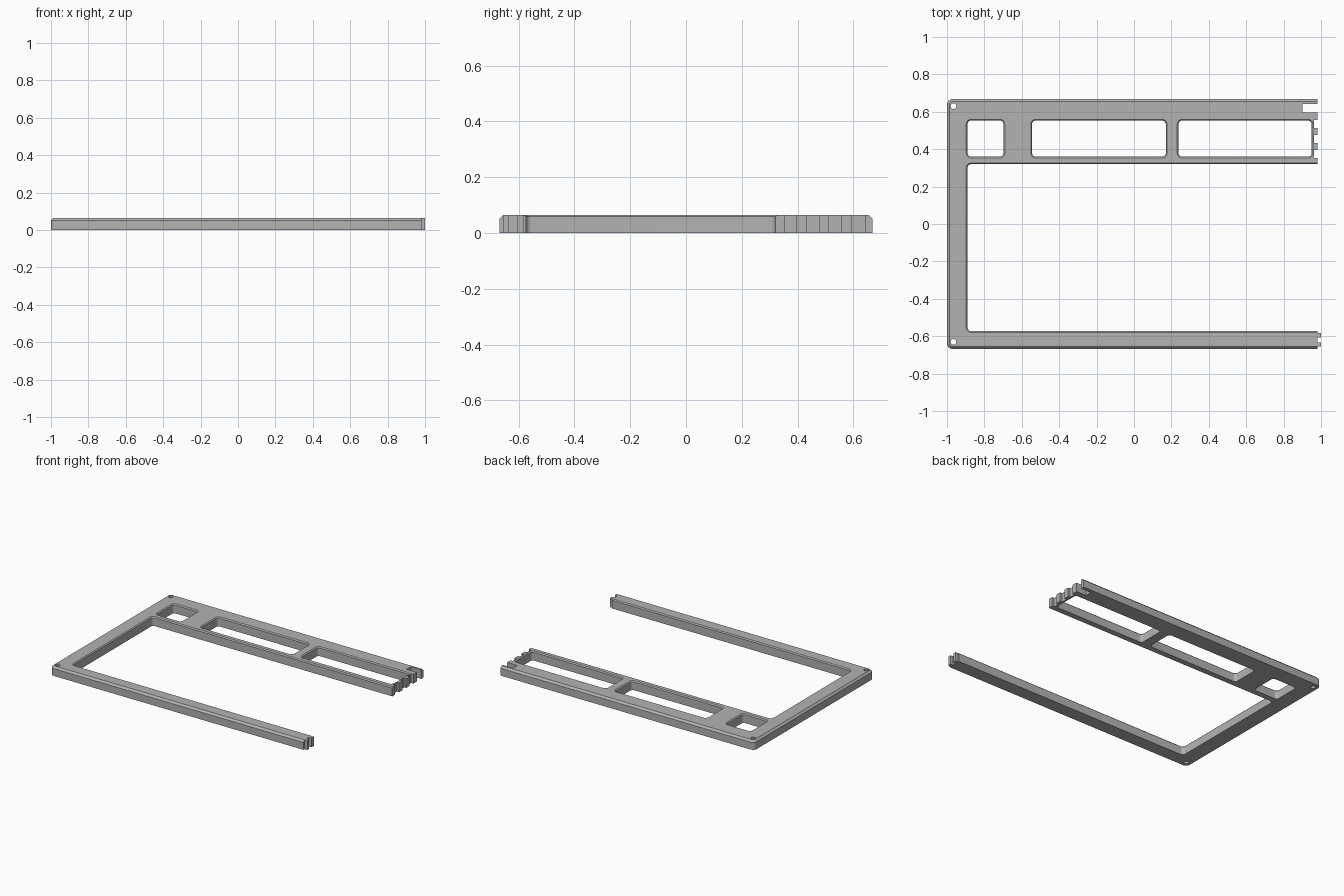
import bpy, bmesh, math

if "Cube" in bpy.data.objects:
    bpy.data.objects.remove(bpy.data.objects["Cube"], do_unlink=True)

H = 0.065          # plate thickness
EDGE = 0.013       # outer top chamfer
RIM = 0.007        # chamfer around the openings
END = 0.98         # where the bars stop


def rounded_prism(name, x0, x1, y0, y1, radius, levels, steps=8):
    """Stack of rounded rectangles; levels are (height, outward offset)."""
    bm = bmesh.new()
    corners = [(x1 - radius, y1 - radius), (x0 + radius, y1 - radius),
               (x0 + radius, y0 + radius), (x1 - radius, y0 + radius)]
    rings = []
    for z, offset in levels:
        ring = []
        for i, (cx, cy) in enumerate(corners):
            for s in range(steps + 1):
                a = math.pi / 2 * (i + s / steps)
                r = radius + offset
                ring.append(bm.verts.new((cx + r * math.cos(a), cy + r * math.sin(a), z)))
        rings.append(ring)
    n = len(rings[0])
    for low, high in zip(rings, rings[1:]):
        for i in range(n):
            j = (i + 1) % n
            bm.faces.new((low[i], low[j], high[j], high[i]))
    bm.faces.new(rings[0][::-1])
    bm.faces.new(rings[-1])
    bmesh.ops.remove_doubles(bm, verts=bm.verts[:], dist=1e-5)
    bmesh.ops.recalc_face_normals(bm, faces=bm.faces[:])
    mesh = bpy.data.meshes.new(name)
    bm.to_mesh(mesh)
    bm.free()
    obj = bpy.data.objects.new(name, mesh)
    bpy.context.collection.objects.link(obj)
    return obj


def cut(x0, x1, y0, y1, radius=0.0, rim=0.0):
    """Cut an opening through the frame, with an optional chamfered rim."""
    levels = [(-0.1, 0), (H - rim, 0), (H, rim), (H + 0.1, rim)] if rim else \
             [(-0.1, 0), (H + 0.1, 0)]
    cutter = rounded_prism("cutter", x0, x1, y0, y1, radius, levels)
    cutter.hide_render = True
    mod = frame.modifiers.new("cut", 'BOOLEAN')
    mod.operation = 'DIFFERENCE'
    mod.solver = 'EXACT'
    mod.object = cutter
    bpy.ops.object.modifier_apply(modifier=mod.name)
    bpy.data.objects.remove(cutter, do_unlink=True)


# Plate, longer than needed on the open side so its end can be cut square
frame = rounded_prism("frame", -1, 1.2, -0.668, 0.668, 0.03,
                      [(0, 0), (H - EDGE, 0), (H, -EDGE)])
bpy.context.view_layer.objects.active = frame
frame.select_set(True)

# Large opening, running out of the open side
cut(-0.89, 1.5, -0.573, 0.32, 0.02, RIM)

# Three windows in the wide bar
for left, right in ((-0.89, -0.698), (-0.545, 0.17), (0.238, 0.95)):
    cut(left, right, 0.36, 0.553, 0.02, RIM)

# Screw holes in the closed corners
for y in (-0.63, 0.63):
    cut(-0.98, -0.95, y - 0.015, y + 0.015, 0.015)

# Wide bar: square end, deep slot and joint teeth
cut(END, 1.5, 0.2, 0.8)
cut(0.9, 1.5, 0.595, 0.642)
for i in range(3):
    y = 0.353 + 0.08 * i
    cut(0.963, 1.5, y, y + 0.043)

# Narrow bar: two joint tabs left standing past the square end
cut(1.0, 1.5, -0.8, -0.5)
for low, high in ((-0.8, -0.656), (-0.634, -0.606), (-0.582, -0.5)):
    cut(END, 1.5, low, high)

# Finish
grey = bpy.data.materials.new("plain grey")
grey.use_nodes = True
colour = (0.45, 0.45, 0.45, 1)
grey.diffuse_color = colour
grey.node_tree.nodes["Principled BSDF"].inputs["Base Color"].default_value = colour
frame.data.materials.clear()
frame.data.materials.append(grey)
bpy.ops.object.shade_smooth_by_angle(angle=math.radians(30))
